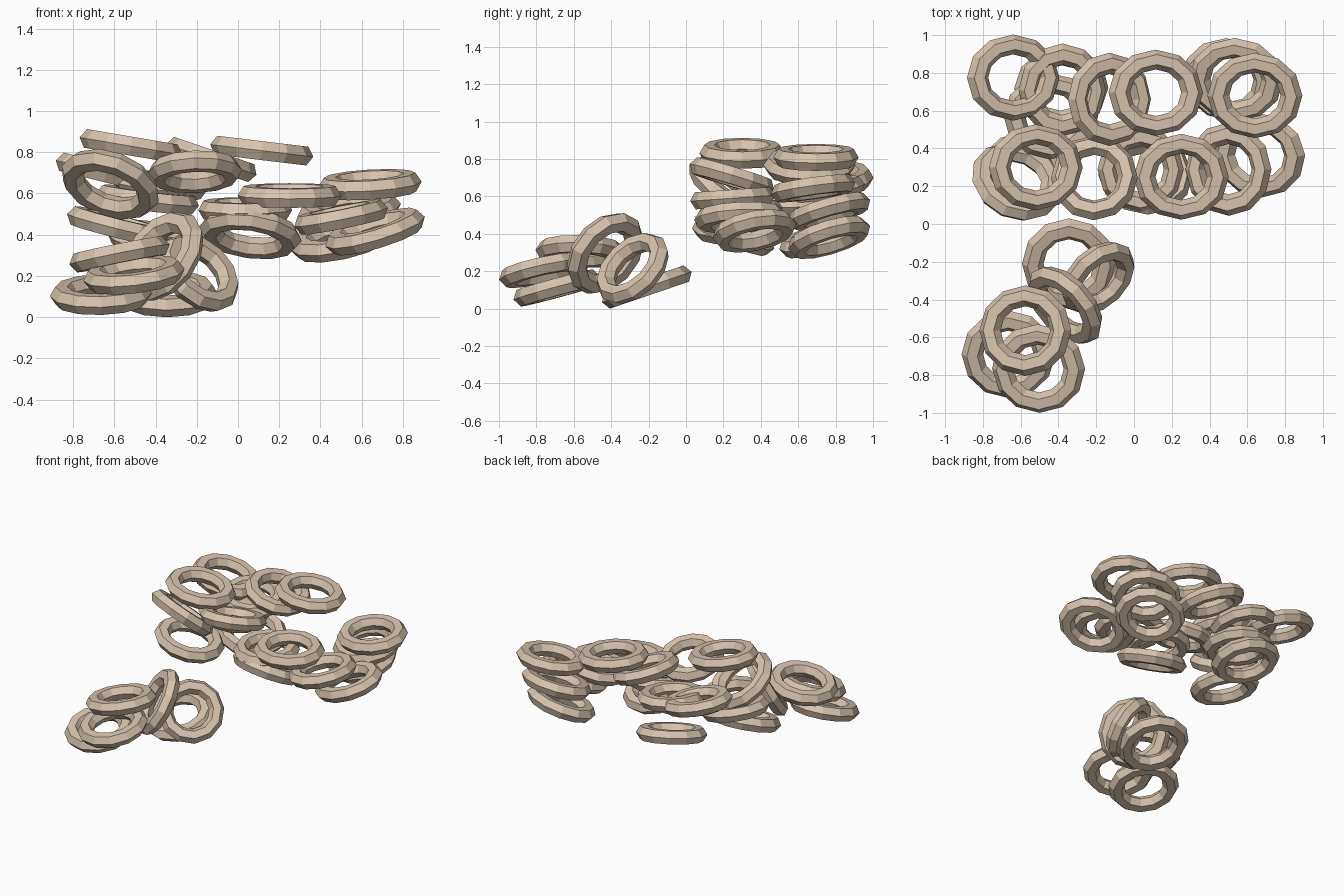
import bpy, math
from mathutils import Vector, Matrix

tan = bpy.data.materials.new("warm_tan")
tan.diffuse_color = (0.68, 0.55, 0.425, 1)

SIDES, CROSS = 12, 6          # low-poly ring: 12 segments, hexagonal section
MAJOR, TUBE = 0.77, 0.23      # unit ring, outer radius 1


def ring_mesh():
    verts, faces = [], []
    for i in range(SIDES):
        a = math.tau * i / SIDES
        for j in range(CROSS):
            b = math.tau * j / CROSS
            r = MAJOR + TUBE * math.cos(b)
            verts.append((r * math.cos(a), r * math.sin(a), TUBE * math.sin(b)))
            i2, j2 = (i + 1) % SIDES, (j + 1) % CROSS
            faces.append((i * CROSS + j, i2 * CROSS + j, i2 * CROSS + j2, i * CROSS + j2))
    me = bpy.data.meshes.new("ring")
    me.from_pydata(verts, [], faces)
    me.materials.append(tan)
    return me


MESH = ring_mesh()


def ring(name, x, y, z, sx, sy, rx=0.252, ry=0.228):
    """Ring centred at x, y, z; its plane climbs by sx along x and sy along y."""
    n = Vector((-sx, -sy, 1)).normalized()
    u = Vector((1, 0, sx)).normalized()
    v = n.cross(u)
    rot = Matrix((u, v, n)).transposed().to_4x4()
    ob = bpy.data.objects.new(name, MESH)
    ob.matrix_world = Matrix.Translation((x, y, z)) @ rot @ Matrix.Diagonal((rx, ry, 0.23, 1))
    bpy.context.collection.objects.link(ob)


# upper heap
upper = [
    (-0.64, 0.775, 0.70, -0.25, 0.0), (-0.52, 0.30, 0.83, -0.17, 0.0),
    (0.115, 0.695, 0.808, -0.12, 0.0), (0.64, 0.68, 0.643, 0.06, 0.14),
    (0.25, 0.25, 0.59, 0.0, 0.07), (0.50, 0.765, 0.38, 0.22, 0.30),
    (0.665, 0.365, 0.415, 0.3, 0.2), (0.06, 0.26, 0.405, -0.14, -0.42),
    (-0.44, 0.57, 0.57, -0.12, 0.05), (-0.585, 0.26, 0.44, -0.25, 0.05),
    (0.54, 0.765, 0.52, 0.12, 0.28), (-0.385, 0.72, 0.37, -0.15, 0.25),
]
for k, p in enumerate(upper):
    ring(f"upper_ring_{k + 1}", *p)
# steeply tilted upper ring and the ring tucked between its neighbours
ring("upper_tilted_ring", -0.62, 0.225, 0.645, -0.38, -0.70, 0.252, 0.245)
ring("upper_tucked_ring", 0.035, 0.29, 0.52, 0.0, 0.08, 0.228, 0.228)
# upper rings that are longer along y
for k, p in enumerate([(-0.13, 0.66, 0.765, -0.34, 0.0), (0.50, 0.29, 0.485, 0.2, 0.05),
                       (-0.38, 0.71, 0.64, -0.1, 0.1)]):
    ring(f"upper_cross_ring_{k + 1}", *p, 0.232, 0.247)
ring("upper_front_ring", -0.21, 0.245, 0.705, 0.04, -0.30, 0.23, 0.235)

# lower heap
lower = [
    (-0.345, -0.21, 0.115, 0.0, 0.34), (-0.575, -0.565, 0.305, 0.2, -0.03),
    (-0.505, -0.765, 0.205, 0.12, 0.22), (-0.665, -0.69, 0.11, 0.03, 0.27),
]
for k, p in enumerate(lower):
    ring(f"lower_ring_{k + 1}", *p, 0.248, 0.253 if k == 0 else 0.24)
# steep leaning rings
ring("leaning_ring_left", -0.365, -0.43, 0.295, 1.3, 1.2, 0.248, 0.248)
ring("leaning_ring_right", -0.19, -0.285, 0.215, -0.95, 1.0, 0.225, 0.23)
